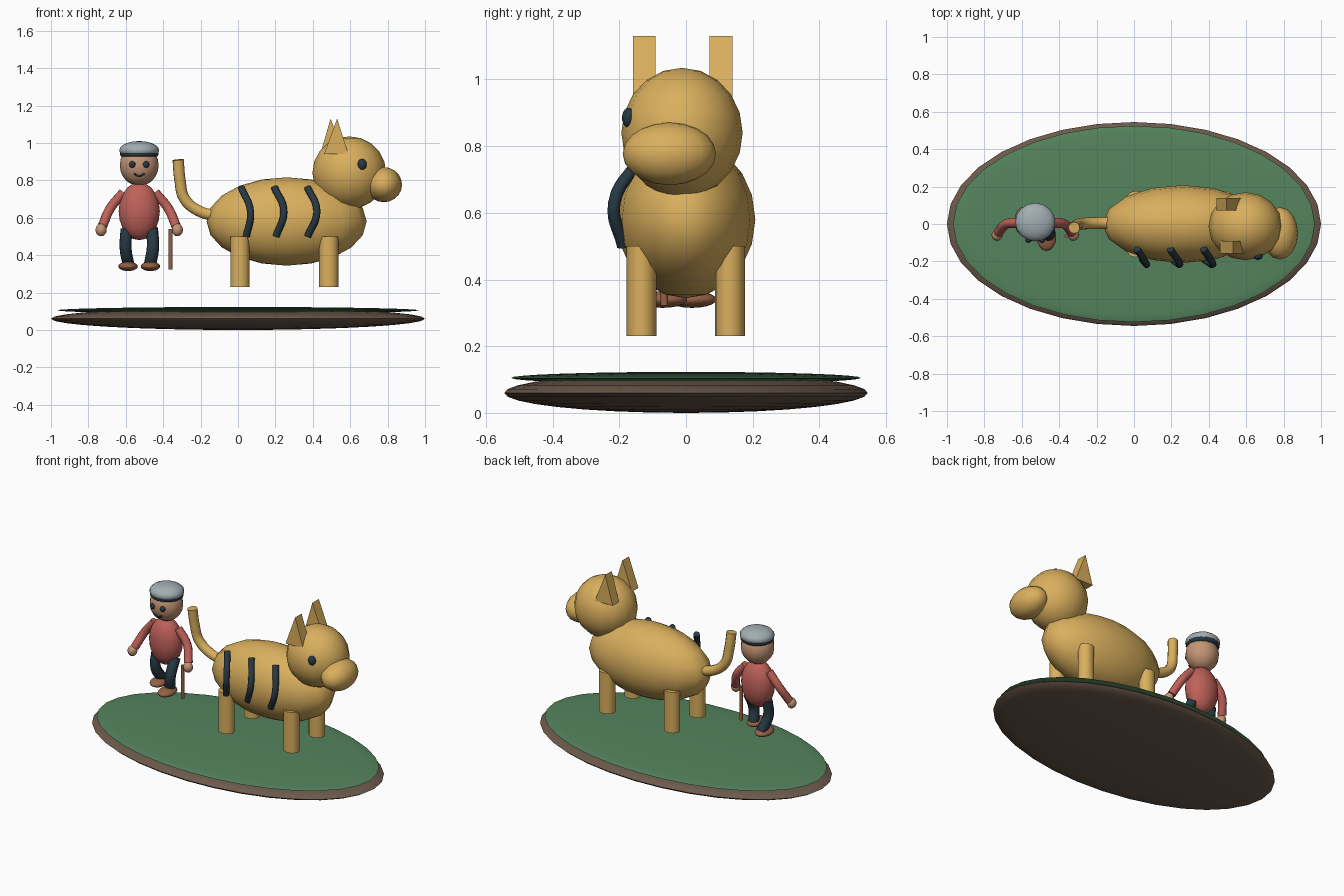
import bpy, bmesh
from math import radians
from mathutils import Vector

if "Cube" in bpy.data.objects:
    bpy.data.objects.remove(bpy.data.objects["Cube"])


def mat(name, r, g, b):
    m = bpy.data.materials.new(name)
    m.diffuse_color = (r, g, b, 1)
    m.use_nodes = True
    m.node_tree.nodes["Principled BSDF"].inputs["Base Color"].default_value = m.diffuse_color
    return m


GOLD = mat("gold", 0.70, 0.43, 0.11)
DARK = mat("dark", 0.02, 0.04, 0.055)
GREEN = mat("green", 0.09, 0.23, 0.11)
BROWN = mat("brown", 0.15, 0.10, 0.07)
SKIN = mat("skin", 0.55, 0.30, 0.18)
RED = mat("red", 0.52, 0.12, 0.10)
GREY = mat("grey", 0.36, 0.42, 0.45)
LEATHER = mat("leather", 0.30, 0.12, 0.06)


def finish(ob, name, m, angle=60):
    ob.name = name
    ob.data.materials.append(m)
    bpy.ops.object.select_all(action='DESELECT')
    ob.select_set(True)
    bpy.context.view_layer.objects.active = ob
    if angle:
        bpy.ops.object.shade_smooth_by_angle(angle=radians(angle))
    return ob


def ball(name, loc, size, m, seg=16, rings=10, angle=80):
    bpy.ops.mesh.primitive_uv_sphere_add(segments=seg, ring_count=rings, radius=1, location=loc)
    ob = bpy.context.object
    ob.scale = size
    bpy.ops.object.transform_apply(location=False, rotation=False, scale=True)
    return finish(ob, name, m, angle)


def post(name, x, y, z0, z1, rx, ry, m, sides=16):
    bpy.ops.mesh.primitive_cylinder_add(vertices=sides, radius=1, depth=z1 - z0,
                                        location=(x, y, (z0 + z1) / 2))
    ob = bpy.context.object
    ob.scale = (rx, ry, 1)
    bpy.ops.object.transform_apply(location=False, rotation=False, scale=True)
    return finish(ob, name, m)


def tube(name, pts, r, m):
    cu = bpy.data.curves.new(name, 'CURVE')
    cu.dimensions = '3D'
    cu.bevel_depth = r
    cu.bevel_resolution = 3
    cu.resolution_u = 6
    cu.use_fill_caps = True
    sp = cu.splines.new('BEZIER')
    sp.bezier_points.add(len(pts) - 1)
    for bp, p in zip(sp.bezier_points, pts):
        bp.co = p
        bp.handle_left_type = bp.handle_right_type = 'AUTO'
    ob = bpy.data.objects.new(name, cu)
    bpy.context.collection.objects.link(ob)
    bpy.ops.object.select_all(action='DESELECT')
    ob.select_set(True)
    bpy.context.view_layer.objects.active = ob
    bpy.ops.object.convert(target='MESH')
    return finish(bpy.context.object, name, m)


def ear(name, x, y, lean):
    # triangular prism running along y
    bm = bmesh.new()
    f = bm.faces.new([bm.verts.new((x + dx, y - 0.034, z))
                      for dx, z in ((-0.065, 0.94), (0.065, 0.94), (lean, 1.13))])
    ext = bmesh.ops.extrude_face_region(bm, geom=[f])
    bmesh.ops.translate(bm, vec=Vector((0, 0.068, 0)),
                        verts=[v for v in ext['geom'] if isinstance(v, bmesh.types.BMVert)])
    bmesh.ops.recalc_face_normals(bm, faces=bm.faces)
    me = bpy.data.meshes.new(name)
    bm.to_mesh(me)
    bm.free()
    ob = bpy.data.objects.new(name, me)
    bpy.context.collection.objects.link(ob)
    finish(ob, name, GOLD, 0)


# Base
ball("base_soil", (0, 0, 0.06), (1.0, 0.545, 0.06), BROWN, 32, 16)
ball("base_grass", (0, 0, 0.105), (0.967, 0.525, 0.018), GREEN, 32, 16)

# Striped animal
ball("animal_body", (0.26, 0, 0.58), (0.428, 0.208, 0.236), GOLD)
ball("animal_head", (0.595, -0.012, 0.84), (0.197, 0.182, 0.195), GOLD)
ball("animal_muzzle", (0.78, -0.05, 0.777), (0.097, 0.14, 0.094), GOLD)
ball("animal_eye", (0.663, -0.172, 0.885), (0.025, 0.02, 0.03), DARK)
ear("ear_near", 0.525, -0.125, 0.005)
ear("ear_far", 0.505, 0.105, -0.01)
for end, x in (("back", 0.01), ("front", 0.485)):
    for side, y in (("near", -0.133), ("far", 0.132)):
        post(f"animal_leg_{end}_{side}", x, y, 0.23, 0.5, 0.051, 0.045, GOLD)
tube("animal_tail", [(-0.10, 0.005, 0.61), (-0.20, 0.005, 0.632), (-0.285, 0, 0.70),
                     (-0.31, -0.01, 0.80), (-0.32, -0.02, 0.91)], 0.031, GOLD)
for i, (x, low) in enumerate(((0.017, 0.027), (0.195, 0.008), (0.372, 0.0))):
    tube(f"stripe_{i + 1}", [(x, -0.135, 0.762), (x + 0.05, -0.215, 0.63),
                             (x + low, -0.188, 0.50)], 0.019, DARK)

# Standing figure
PX = -0.528
ball("figure_torso", (PX, 0, 0.635), (0.11, 0.085, 0.155), RED)
ball("figure_head", (PX, 0.005, 0.88), (0.104, 0.098, 0.11), SKIN)
ball("cap_band", (PX, 0.01, 0.94), (0.104, 0.10, 0.034), DARK)
ball("cap", (PX, 0.01, 0.96), (0.107, 0.103, 0.05), GREY)
tube("smile", [(PX - 0.028, -0.086, 0.836), (PX, -0.087, 0.822),
               (PX + 0.028, -0.086, 0.836)], 0.005, DARK)
for side, s in (("left", -1), ("right", 1)):
    ball(f"figure_eye_{side}", (PX + s * 0.037, -0.087, 0.885), (0.017, 0.014, 0.018), DARK, 12, 8)
    tube(f"arm_{side}", [(PX + s * 0.085, 0.005, 0.735), (PX + s * 0.155, 0.0, 0.65),
                         (PX + s * 0.197, -0.045, 0.555)], 0.026, RED)
    ball(f"hand_{side}", (PX + s * 0.204, -0.06, 0.535), (0.03, 0.03, 0.034), SKIN, 12, 8)
    foot_y = -0.07 if s > 0 else 0.018
    tube(f"figure_leg_{side}", [(PX + s * 0.068, 0, 0.54), (PX + s * 0.073, foot_y * 0.6 - 0.015, 0.44),
                                (PX + s * 0.058, foot_y + 0.03, 0.35)], 0.033, DARK)
    ball(f"shoe_{side}", (PX + s * 0.06, foot_y, 0.34), (0.052, 0.074, 0.025), LEATHER)
post("cane", -0.36, -0.065, 0.322, 0.54, 0.011, 0.011, LEATHER, 10)
